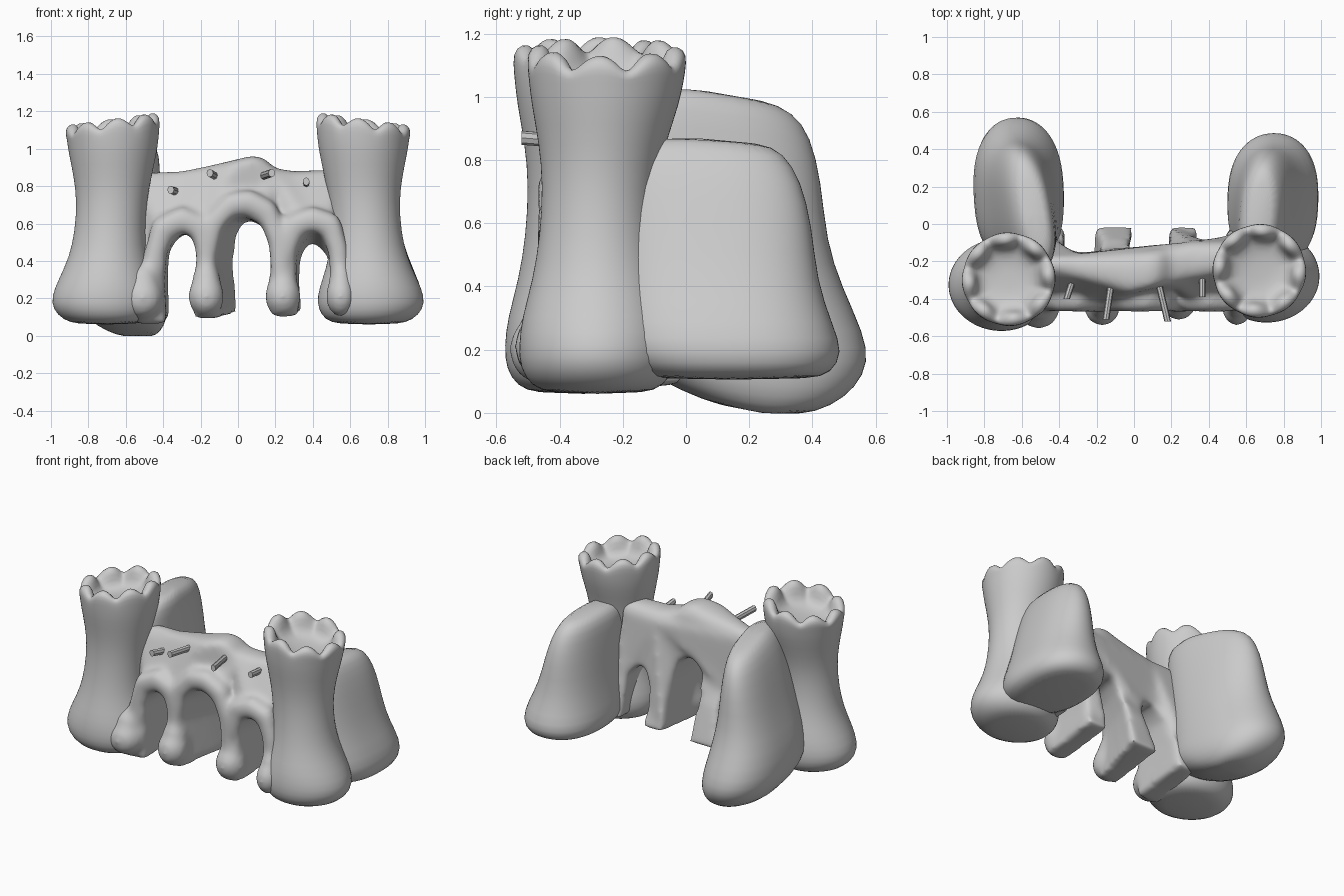
import bpy, bmesh
from math import sin, cos, pi
from mathutils import Matrix

if "Cube" in bpy.data.objects:
    bpy.data.objects.remove(bpy.data.objects["Cube"])


def finish(name, bm, smooth=True):
    bmesh.ops.recalc_face_normals(bm, faces=bm.faces)
    me = bpy.data.meshes.new(name)
    bm.to_mesh(me)
    bm.free()
    for p in me.polygons:
        p.use_smooth = smooth
    ob = bpy.data.objects.new(name, me)
    bpy.context.collection.objects.link(ob)
    return ob


def loft(bm, rings):
    rows = [[bm.verts.new(p) for p in r] for r in rings]
    n = len(rows[0])
    for a, b in zip(rows, rows[1:]):
        for i in range(n):
            j = (i + 1) % n
            bm.faces.new((a[i], a[j], b[j], b[i]))
    bm.faces.new(rows[0][::-1])
    bm.faces.new(rows[-1])


def lerp(table, x):
    if x <= table[0][0]:
        return table[0][1]
    for (a, u), (b, v) in zip(table, table[1:]):
        if x <= b:
            return u + (v - u) * (x - a) / (b - a)
    return table[-1][1]


def spow(v, e):
    return abs(v) ** e * (1 if v >= 0 else -1)


# towers: waisted lathe with a scalloped hollow crown
def tower(name, side, dy):
    N = 48
    prof = [(.06, .70, -.28, .16, .15), (.085, .70, -.28, .235, .21),
            (.14, .71, -.28, .28, .245), (.21, .71, -.28, .288, .25),
            (.30, .705, -.28, .255, .24), (.42, .695, -.28, .207, .205),
            (.56, .685, -.28, .187, .182), (.72, .675, -.275, .187, .178),
            (.85, .67, -.265, .208, .20), (.98, .67, -.255, .236, .235),
            (1.05, .67, -.252, .245, .245)]
    rings = []
    for z, cx, cy, rx, ry in prof:
        rings.append([(side * (cx + rx * cos(2 * pi * i / N)),
                       cy + dy + ry * sin(2 * pi * i / N), z) for i in range(N)])
    # crown rings: outer lip, top, inner lip, bowl
    for r, base, amp in ((.25, 1.07, .045), (.243, 1.08, .075), (.218, 1.085, .085),
                         (.19, 1.075, .06), (.165, 1.05, 0), (.10, 1.03, 0), (.04, 1.025, 0)):
        ring = []
        for i in range(N):
            t = 2 * pi * i / N
            lump = abs(cos(4 * t + .4)) ** .7
            tilt = -.03 * cos(t) * min(1, r / .2)
            rr = r + (.008 * (lump - .5) if r > .23 else -.03 * (lump - .5) if r > .18 else 0)
            ring.append((side * (.67 + rr * cos(t)), -.25 + dy + rr * sin(t),
                         base + amp * lump + tilt))
        rings.append(ring)
    bm = bmesh.new()
    loft(bm, rings)
    ob = finish(name, bm)
    ob.modifiers.new("Smooth", 'SUBSURF').levels = 1


tower("right_tower", 1, 0)
tower("left_tower", -1, -.045)


# rear wing walls: flared slabs given as z, x0, x1, y0, y1
def wing(name, rows, slope, skew, dip):
    N = 32
    zt = rows[-1][0]
    rings = []
    for z, x0, x1, y0, y1 in rows:
        ring = []
        for i in range(N):
            t = 2 * pi * i / N
            x = (x0 + x1) / 2 + (x1 - x0) / 2 * spow(cos(t), .95)
            y = (y0 + y1) / 2 + (y1 - y0) / 2 * spow(sin(t), .8)
            lift = dip * max(0, .25 - y) * (1 - z / zt) ** 3
            ring.append((x + skew * (y - .15) * z / zt, y,
                         z - slope * max(y, 0) * (z / zt) ** 4 + lift))
        rings.append(ring)
    bm = bmesh.new()
    loft(bm, rings)
    ob = finish(name, bm)
    ob.modifiers.new("Smooth", 'SUBSURF').levels = 1


wing("left_wing", [(-.01, -.60, -.46, .12, .36), (.02, -.70, -.41, -.02, .46),
                   (.08, -.80, -.38, -.15, .54), (.16, -.85, -.37, -.25, .58),
                   (.25, -.865, -.38, -.25, .565), (.40, -.84, -.40, -.25, .495),
                   (.55, -.79, -.415, -.25, .445), (.75, -.74, -.43, -.25, .43),
                   (.92, -.69, -.445, -.25, .395), (1.0, -.65, -.46, -.22, .34),
                   (1.035, -.60, -.50, -.12, .25)], .17, -.18, .2)
wing("right_wing", [(.105, .58, .90, -.1, .40), (.125, .52, .97, -.17, .46),
                    (.19, .49, .995, -.25, .50), (.28, .51, .975, -.25, .465),
                    (.42, .535, .91, -.25, .415), (.60, .55, .86, -.25, .40),
                    (.75, .565, .82, -.25, .365), (.84, .58, .78, -.22, .31),
                    (.875, .63, .74, -.15, .24)], .07, 0.08, 0)

# bridge: arched outline lofted front to back, with ribs and feet fused in
top = [(-.55, .86), (-.42, .88), (-.3, .88), (-.15, .91), (-.02, .94), (.08, .965),
       (.14, .95), (.2, .895), (.3, .88), (.55, .89)]
under = [(.60, .11), (.51, .11), (.50, .3), (.49, .45), (.45, .54), (.40, .565), (.35, .54),
         (.31, .45), (.305, .3), (.32, .10), (.175, .10), (.18, .3), (.17, .48), (.13, .59),
         (.04, .64), (-.04, .63), (-.10, .55), (-.125, .4), (-.10, .09), (-.24, .09),
         (-.215, .35), (-.22, .47), (-.25, .53), (-.30, .55), (-.35, .51), (-.385, .45),
         (-.395, .3), (-.385, .06), (-.56, .06)]
shift = [(-.55, .05), (-.38, .02), (-.23, .03), (-.12, .11), (.04, .05), (.17, .01),
         (.31, .025), (.5, -.01)]
drop = [(-.3, 0), (-.1, -.01), (.04, -.03), (.17, -.02), (.31, -.05), (.45, -.09), (.5, -.02)]
yback = [(.1, -.01), (.3, -.055), (.5, -.13), (.7, -.14), (.95, -.145)]
ybend = [(-.4, -.02), (-.1, -.01), (.15, .01), (.3, .05)]
yfront = [(.1, -.45), (.6, -.45), (.72, -.42), (.82, -.36), (.92, -.31)]
rings = []
for k, inset in ((0, .035), (.1, .01), (.3, 0), (.6, 0), (.85, .015), (1, .06)):
    ring = []
    for n, (x, z) in enumerate(top + under):
        is_top = n < len(top)
        mid = 1 - min(1, abs(x) / .4)
        yf = lerp(yfront, z) + (.07 * (1 - mid) - .07 * mid if is_top else 0)
        yb = lerp(yback, z) + (lerp(ybend, x) if z > .4 else 0)
        arch = 0 if is_top or z < .2 else min(1, z / .5)
        ring.append((x + (0 if is_top else k * lerp(shift, x)), yf + (yb - yf) * k,
                     z + k * arch * lerp(drop, x) - (inset if is_top else 0)
                     + (.03 * k if z < .2 else 0)))
    rings.append(ring)
bm = bmesh.new()
loft(bm, rings)


def blob(x, y, z, rx, ry, rz):
    m = Matrix.Translation((x, y, z)) @ Matrix.Diagonal((rx, ry, rz, 1))
    bmesh.ops.create_icosphere(bm, subdivisions=2, radius=1, matrix=m)


ribs = [[(-.47, .2), (-.45, .42), (-.41, .57), (-.30, .625), (-.20, .58), (-.17, .45), (-.17, .2)],
        [(-.17, .42), (-.13, .6), (-.04, .70), (.06, .715), (.16, .66), (.22, .5), (.24, .2)],
        [(.24, .42), (.3, .59), (.4, .625), (.5, .59), (.54, .45), (.555, .2)]]
for path in ribs:
    for (x0, z0), (x1, z1) in zip(path, path[1:]):
        for s in range(8):
            f = s / 8
            blob(x0 + (x1 - x0) * f, -.41, z0 + (z1 - z0) * f, .06, .065, .07)
for x, y, z, r in ((-.51, -.46, .20, .115), (-.17, -.445, .21, .102),
                   (.24, -.415, .21, .102), (.55, -.445, .21, .085)):
    blob(x, y, z, r, .105, .115)
    blob(x, y + .02, z + .07, r * .8, .085, .12)
bridge = finish("arched_bridge", bm)
rm = bridge.modifiers.new("Fuse", 'REMESH')
rm.mode = 'VOXEL'
rm.voxel_size = .014
rm.use_smooth_shade = True
sm = bridge.modifiers.new("Soften", 'SMOOTH')
sm.factor = .5
sm.iterations = 36

# pegs on the bridge front
for n, (x0, y0, x1, y1, z) in enumerate(((-.315, -.26, -.36, -.40, .775), (-.125, -.34, -.15, -.51, .865),
                                         (.135, -.33, .18, -.52, .865), (.365, -.24, .365, -.39, .82))):
    bm = bmesh.new()
    loft(bm, [[(x + .018 * cos(pi * i / 4), y, z + dz + .022 * sin(pi * i / 4)) for i in range(8)]
              for x, y, dz in ((x0, y0, -.01), (x1, y1, .005))])
    finish("peg_%d" % (n + 1), bm, False)
